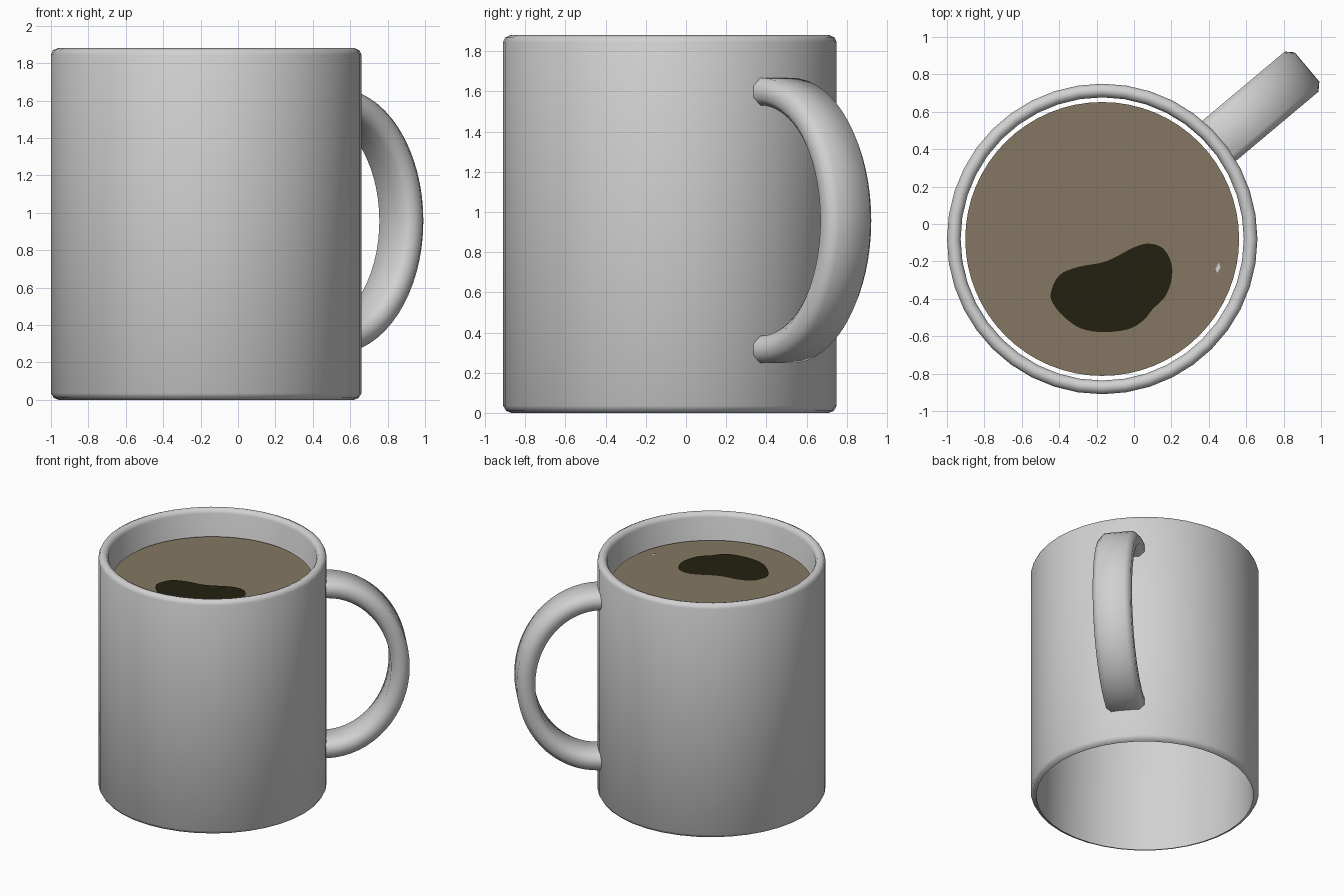
import bpy, bmesh, math
from mathutils import Vector

if "Cube" in bpy.data.objects:
    bpy.data.objects.remove(bpy.data.objects["Cube"])

CX, CY = -0.17, -0.08           # mug axis
SEGS = 40


def material(name, rgb):
    m = bpy.data.materials.new(name)
    m.diffuse_color = (*rgb, 1)
    m.use_nodes = True
    m.node_tree.nodes["Principled BSDF"].inputs["Base Color"].default_value = m.diffuse_color
    return m


GREY = material("mug_grey", (0.64, 0.64, 0.64))
BROWN = material("coffee_brown", (0.235, 0.185, 0.125))
DARK = material("dark_coffee", (0.017, 0.015, 0.005))


def make(name, verts, faces, mat, solid=True):
    me = bpy.data.meshes.new(name)
    me.from_pydata(verts, [], faces)
    me.materials.append(mat)
    ob = bpy.data.objects.new(name, me)
    bpy.context.collection.objects.link(ob)
    if solid:
        bm = bmesh.new()
        bm.from_mesh(me)
        bmesh.ops.recalc_face_normals(bm, faces=bm.faces)
        bm.to_mesh(me)
        bm.free()
        bpy.ops.object.select_all(action='DESELECT')
        ob.select_set(True)
        bpy.context.view_layer.objects.active = ob
        bpy.ops.object.shade_smooth_by_angle(angle=math.radians(50))
    return ob


def bridge(rings, n, closed):
    """Quads between successive rings of n points."""
    faces = []
    for i in range(rings if closed else rings - 1):
        j = (i + 1) % rings
        for k in range(n):
            l = (k + 1) % n
            faces.append((i * n + k, i * n + l, j * n + l, j * n + k))
    return faces


# mug wall: lathed closed profile, open underneath
profile = [(0.79, 0.0), (0.815, 0.01), (0.83, 0.035), (0.83, 1.845), (0.82, 1.868),
           (0.795, 1.88), (0.77, 1.87), (0.757, 1.845)]
verts = []
for s in range(SEGS):
    a = 2 * math.pi * s / SEGS
    verts += [(CX + r * math.cos(a), CY + r * math.sin(a), z) for r, z in profile]
make("mug_body", verts, bridge(SEGS, len(profile), True), GREY)

# handle: chamfered strap swept along a half ellipse, ends buried in the wall
ang = math.radians(40)
out = Vector((math.cos(ang), math.sin(ang), 0))
side = Vector((-math.sin(ang), math.cos(ang), 0))
up = Vector((0, 0, 1))
origin = Vector((CX, CY, 0.957))
W, T, C = 0.14, 0.068, 0.038
section = [(W, T - C), (W - C, T), (C - W, T), (-W, T - C),
           (-W, C - T), (C - W, -T), (W - C, -T), (W, C - T)]
path = [(0.79, 0.642, 0.0, 1.0)]
for i in range(33):
    t = math.pi / 2 - math.pi * i / 32
    n = Vector((math.cos(t) / 0.542, math.sin(t) / 0.642)).normalized()
    path.append((0.82 + 0.542 * math.cos(t), 0.642 * math.sin(t), n.x, n.y))
path.append((0.79, -0.642, 0.0, -1.0))
verts = []
for d, h, nx, nz in path:
    for w, t in section:
        verts.append(origin + out * (d + nx * t) + up * (h + nz * t) + side * w)
n = len(section)
faces = bridge(len(path), n, False)
faces += [tuple(range(n)), tuple(range(len(verts) - n, len(verts)))]
make("handle", verts, faces, GREY)

# coffee surface
Z = 1.67
disc = [(CX + 0.732 * math.cos(2 * math.pi * s / 64),
         CY + 0.732 * math.sin(2 * math.pi * s / 64), Z) for s in range(64)]
make("coffee_surface", disc, [tuple(range(64))], BROWN, False)


# dark patch floating on the coffee: smoothed closed outline
def smooth_loop(pts, steps=4):
    p = [Vector(q) for q in pts]
    res = []
    for i in range(len(p)):
        a, b, c, d = (p[(i + k - 1) % len(p)] for k in range(4))
        for s in range(steps):
            t = s / steps
            res.append(0.5 * (2 * b + (c - a) * t + (2 * a - 5 * b + 4 * c - d) * t * t
                              + (3 * b - a - 3 * c + d) * t ** 3))
    return res


outline = [(-0.445, -0.37), (-0.43, -0.43), (-0.37, -0.50), (-0.28, -0.56), (-0.16, -0.578),
           (-0.03, -0.562), (0.05, -0.515), (0.10, -0.455), (0.165, -0.39), (0.20, -0.30),
           (0.20, -0.21), (0.155, -0.13), (0.08, -0.105), (0.0, -0.125), (-0.15, -0.20),
           (-0.30, -0.23), (-0.40, -0.275)]
loop = [(v.x, v.y, Z + 0.005) for v in smooth_loop(outline)]
make("dark_patch", loop, [tuple(range(len(loop)))], DARK, False)

# tiny pale fleck near the rim
fleck = [(0.435, -0.24), (0.445, -0.262), (0.462, -0.235), (0.455, -0.205)]
make("pale_fleck", [(x, y, Z + 0.005) for x, y in fleck], [(0, 1, 2, 3)], GREY, False)
